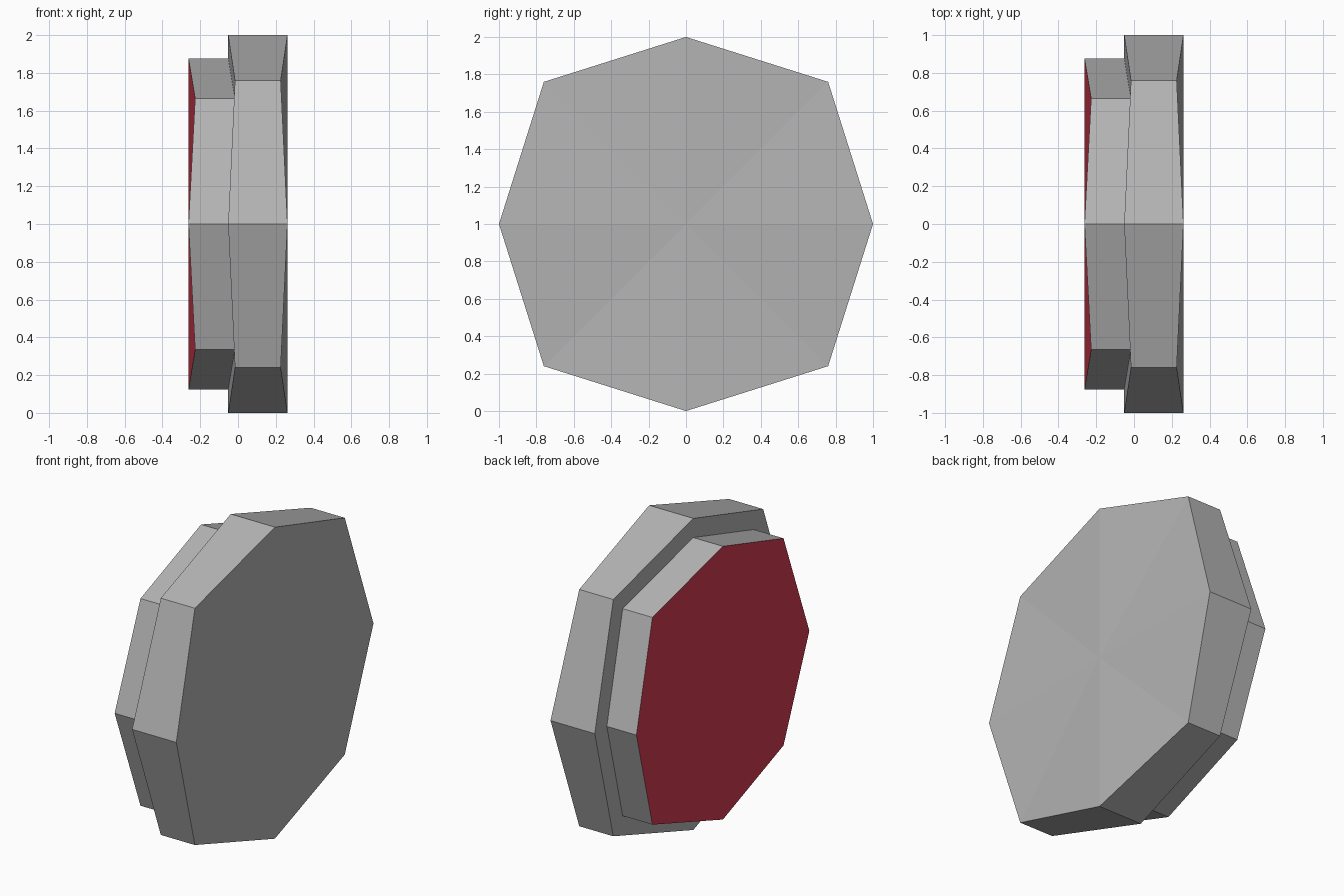
import bpy, bmesh, math

if "Cube" in bpy.data.objects:
    bpy.data.objects.remove(bpy.data.objects["Cube"])


def material(name, rgb):
    m = bpy.data.materials.new(name)
    m.diffuse_color = (*rgb, 1.0)
    m.use_nodes = True
    m.node_tree.nodes["Principled BSDF"].inputs["Base Color"].default_value = m.diffuse_color
    return m


grey = material("mid grey", (0.46, 0.46, 0.46))
red = material("deep red", (0.66, 0.042, 0.08))

CENTRE_Z = 1.0
DIAGONAL = math.sqrt(2)


def ring(bm, straight, offset, x_straight, x_diagonal):
    """Octagon around the x axis; its diagonal corners have their own offset and depth."""
    verts = []
    for i in range(8):
        a = i * math.pi / 4
        r, x = (straight, x_straight) if i % 2 == 0 else (offset * DIAGONAL, x_diagonal)
        verts.append(bm.verts.new((x, r * math.cos(a), CENTRE_Z + r * math.sin(a))))
    return verts


def cap(bm, loop, x, index):
    """Close a ring with a shallow folded fan."""
    centre = bm.verts.new((x, 0, CENTRE_Z))
    for i in range(8):
        bm.faces.new((loop[i], loop[(i + 1) % 8], centre)).material_index = index


# Stepped octagonal disc: small step on the left, wide plate on the right
bm = bmesh.new()
rings = [
    ring(bm, 0.877, 0.665, -0.262, -0.227),
    ring(bm, 0.877, 0.665, -0.052, -0.016),
    ring(bm, 1.0, 0.76, -0.052, -0.016),
    ring(bm, 1.0, 0.76, 0.262, 0.226),
]
for a, b in zip(rings, rings[1:]):
    for i in range(8):
        j = (i + 1) % 8
        bm.faces.new((a[i], a[j], b[j], b[i]))

# Red face on the small step, grey back on the plate
cap(bm, rings[0], -0.262, 1)
cap(bm, rings[-1], 0.262, 0)
bmesh.ops.recalc_face_normals(bm, faces=bm.faces[:])

mesh = bpy.data.meshes.new("stepped_disc")
bm.to_mesh(mesh)
bm.free()
mesh.materials.append(grey)
mesh.materials.append(red)
bpy.context.collection.objects.link(bpy.data.objects.new("stepped_disc", mesh))
